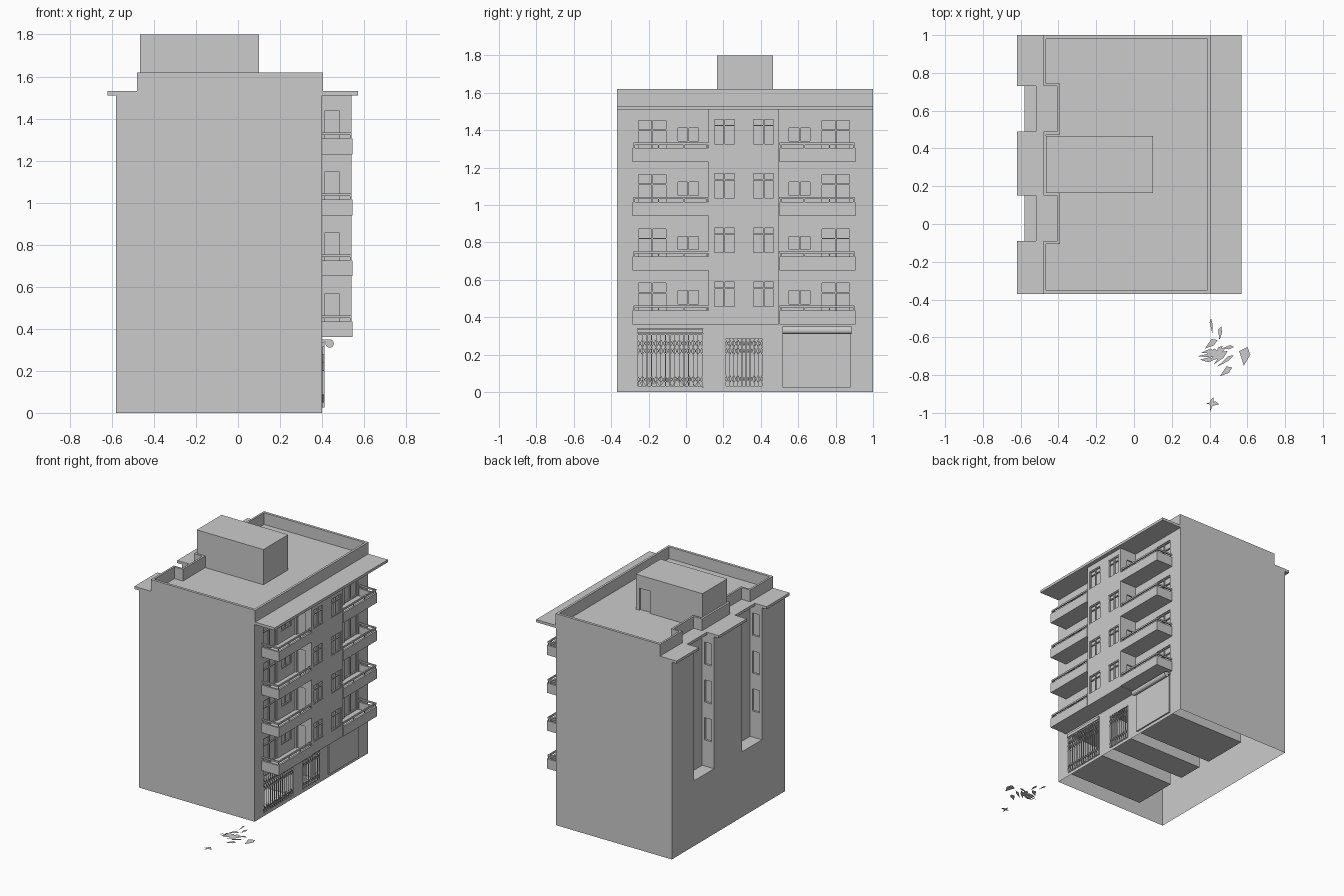
import bpy, bmesh, math, random
from mathutils import Matrix, Vector

if "Cube" in bpy.data.objects:
    bpy.data.objects.remove(bpy.data.objects["Cube"])
random.seed(4)

def finish(name, bm, recalc=False):
    if recalc:
        bmesh.ops.recalc_face_normals(bm, faces=bm.faces)
    me = bpy.data.meshes.new(name)
    bm.to_mesh(me); bm.free()
    ob = bpy.data.objects.new(name, me)
    bpy.context.collection.objects.link(ob)
    return ob

def boxes(name, items):
    # each item: x0, x1, y0, y1, z0, z1
    bm = bmesh.new()
    for a, b, c, d, e, f in items:
        m = Matrix.Translation(((a+b)/2, (c+d)/2, (e+f)/2)) @ Matrix.Diagonal((b-a, d-c, f-e, 1))
        bmesh.ops.create_cube(bm, size=1, matrix=m)
    return finish(name, bm)

def prism(name, poly, z0, z1):
    bm = bmesh.new()
    lo = [bm.verts.new((x, y, z0)) for x, y in poly]
    hi = [bm.verts.new((x, y, z1)) for x, y in poly]
    bm.faces.new(lo); bm.faces.new(hi)
    for i in range(len(poly)):
        j = (i+1) % len(poly)
        bm.faces.new((lo[i], lo[j], hi[j], hi[i]))
    return finish(name, bm, True)

def boolean(ob, items, op='DIFFERENCE'):
    tool = boxes("cutter", items)
    tool.hide_render = True
    mod = ob.modifiers.new("cut", 'BOOLEAN')
    mod.operation, mod.solver, mod.object = op, 'EXACT', tool
    dg = bpy.context.evaluated_depsgraph_get()
    me = bpy.data.meshes.new_from_object(ob.evaluated_get(dg))
    ob.modifiers.clear()
    ob.data = me
    bpy.data.objects.remove(tool)

def mir(b):
    # mirror a box across the middle of the street front
    return (b[0], b[1], 0.62-b[3], 0.62-b[2], b[4], b[5])

def frame(x, y0, y1, z0, z1, transom=True, w=0.007):
    a, b = x-0.005, x+0.005
    m = (y0+y1)/2
    out = [(a, b, y0, y0+w, z0, z1), (a, b, y1-w, y1, z0, z1),
           (a, b, y0+w, y1-w, z0, z0+w), (a, b, y0+w, y1-w, z1-w, z1),
           (a, b, m-w/2, m+w/2, z0+w, z1-w)]
    if transom:
        t = z1-(z1-z0)*0.3
        out += [(a, b, y0+w, m-w/2, t, t+w), (a, b, m+w/2, y1-w, t, t+w)]
    return out

floors = [0.36+0.29*k for k in range(4)]
YA, YB = -0.37, 1.0
wells = [(-0.09, 0.15), (0.49, 0.73)]

# Main body: light wells, projecting middle bay, shop rooms, open bottom
body = boxes("building_body", [(-0.58, 0.40, YA, YB, 0, 1.51)])
boolean(body, [(-0.7, -0.48, a, b, 0.5, 1.6) for a, b in wells])
boolean(body, [(0.35, 0.54, 0.12, 0.495, 0.36, 1.51)], 'UNION')
boolean(body, [(-0.27, 0.5, -0.26, 0.09, 0.025, 0.34),
               (-0.27, 0.5, 0.21, 0.41, 0.025, 0.295),
               (-0.27, 0.405, 0.515, 0.88, 0.025, 0.335)])

# Doors and windows on every floor
holes, frames = [], []
for f in floors:
    door = (0.38, 0.45, -0.26, -0.10, f+0.02, f+0.23)
    small = (0.385, 0.45, -0.05, 0.075, f+0.105, f+0.19)
    side = (0.412, 0.482, 0.08, 0.135, f+0.02, f+0.205)
    bay = (0.525, 0.6, 0.145, 0.265, f+0.09, f+0.235)
    for b in (door, small, side, bay):
        holes += [b, mir(b)]
    for b, x, t in ((door, 0.388, True), (small, 0.392, False), (bay, 0.532, True)):
        fr = frame(x, *b[2:], t)
        frames += fr + [mir(q) for q in fr]
    if f > 0.4:
        for a, b in wells:
            holes.append((-0.6, -0.465, a+0.11, a+0.21, f+0.09, f+0.21))
            frames += frame(-0.475, a+0.11, a+0.21, f+0.09, f+0.21)
            holes += [(-0.56, -0.50, a-0.015, a+0.01, f+0.05, f+0.22),
                      (-0.56, -0.50, b-0.01, b+0.015, f+0.05, f+0.22)]
boolean(body, holes)
boxes("window_frames", frames)
bm = bmesh.new(); bm.from_mesh(body.data)
gone = [f for f in bm.faces if abs(f.normal.z) > 0.9 and
        (f.calc_center_median().z < 0.001 or f.calc_center_median().z > 1.509)]
bmesh.ops.delete(bm, geom=gone, context='FACES')
bm.to_mesh(body.data); bm.free()

# Roof slab with eaves, notched over the light wells
def notched(x0, x1, y0, y1, xn, g):
    p = [(x0, y0), (x1, y0), (x1, y1), (x0, y1)]
    for a, b in reversed(wells):
        p += [(x0, b+g), (xn, b+g), (xn, a-g), (x0, a-g)]
    return p
prism("roof_slab", notched(-0.62, 0.57, YA, YB, -0.52, 0), 1.51, 1.53)

# Roof parapet
outer = notched(-0.48, 0.405, YA, YB, -0.408, 0)
inner = notched(-0.465, 0.388, YA+0.02, YB-0.02, -0.393, 0.015)
bm = bmesh.new()
rings = [[bm.verts.new((x, y, z)) for x, y in p] for p, z in
         ((outer, 1.53), (outer, 1.62), (inner, 1.62), (inner, 1.53))]
for r, s in zip(rings, rings[1:]):
    for i in range(len(r)):
        j = (i+1) % len(r)
        bm.faces.new((r[i], r[j], s[j], s[i]))
finish("roof_parapet", bm, True)

# Stair house on the roof with a door
house = boxes("stair_house", [(-0.465, 0.10, 0.165, 0.465, 1.53, 1.80)])
boolean(house, [(-0.02, 0.07, 0.45, 0.5, 1.52, 1.70)])

# Balconies: floor, low walls and a handrail
parts, rails = [], []
X0, X1, Y0, Y1, t = 0.40, 0.545, -0.285, 0.12, 0.014
for f in floors:
    one = [(X0, X1, Y0, Y1, f, f+0.02),
           (X1-t, X1, Y0, Y1, f+0.02, f+0.075),
           (X0, X1-t, Y0, Y0+t, f+0.02, f+0.075)]
    ra = [(X1-0.014, X1-0.004, Y0+0.004, Y1, f+0.092, f+0.104),
          (X0, X1-0.014, Y0+0.004, Y0+0.014, f+0.092, f+0.104)]
    for y in (Y0+0.005, -0.15, -0.015, Y1-0.01):
        ra.append((X1-0.012, X1-0.006, y, y+0.006, f+0.075, f+0.092))
    parts += one + [mir(b) for b in one]
    rails += ra + [mir(b) for b in ra]
boxes("balconies", parts)
boxes("balcony_rails", rails)

# Folding lattice gates
def gate(name, y0, y1, z0, z1, n, bands):
    bm = bmesh.new()
    def bar(p, q, w=0.003, x=0.403):
        p, q = Vector(p), Vector(q)
        d = q-p
        m = (Matrix.Translation((x, (p.x+q.x)/2, (p.y+q.y)/2)) @
             Matrix.Rotation(math.atan2(d.y, d.x), 4, 'X') @
             Matrix.Diagonal((0.004, d.length, w, 1)))
        bmesh.ops.create_cube(bm, size=1, matrix=m)
    s = (y1-y0)/n
    for i in range(n+1):
        bar((y0+i*s, z0), (y0+i*s, z1), 0.004)
    for z in (z0, z1):
        bar((y0, z), (y1, z), 0.008)
    for a, b in bands:
        for i in range(n):
            u, v = y0+i*s, y0+(i+1)*s
            bar((u, a), (v, b), x=0.407)
            bar((u, b), (v, a), x=0.399)
    finish(name, bm)
gate("shop_gate", -0.258, 0.088, 0.029, 0.31, 14,
     [(0.05, 0.085), (0.20, 0.24), (0.24, 0.28)])
gate("entrance_gate", 0.212, 0.408, 0.029, 0.29, 9,
     [(0.05, 0.09), (0.20, 0.24), (0.24, 0.28)])
boxes("shop_lintel", [(0.395, 0.412, -0.26, 0.09, 0.315, 0.338)])

# Closed shutter and its roll
boxes("shop_shutter", [(0.40, 0.411, 0.515, 0.88, 0.025, 0.33)])
bm = bmesh.new()
bmesh.ops.create_cone(bm, cap_ends=True, segments=16, radius1=0.02, radius2=0.02, depth=0.37,
                      matrix=Matrix.Translation((0.436, 0.70, 0.33)) @ Matrix.Rotation(math.pi/2, 4, 'X'))
finish("shutter_roll", bm)
boxes("shutter_bracket", [(0.40, 0.436, 0.515, 0.885, 0.338, 0.35)])

# Broken glass: upright remains in the shop front, loose shards outside
bm = bmesh.new()
y = -0.255
while y < 0.06:
    w = random.uniform(0.02, 0.045)
    bm.faces.new([bm.verts.new((0.385, a, b)) for a, b in
                  ((y, 0.026), (y+w, 0.026), (y+w*random.random(), random.uniform(0.05, 0.09)))])
    y += w*0.8
finish("broken_pane", bm)
bm = bmesh.new()
def shard(cx, cy, ang, length, width):
    c, s = math.cos(ang), math.sin(ang)
    pts = [(-length/2, 0), (0.1*length, -width/2), (length/2, -width*0.2), (length*0.25, width/2)]
    bm.faces.new([bm.verts.new((cx+u*c-v*s, cy+u*s+v*c, 0.022)) for u, v in pts])
for a in ((0.41, -0.54, 1.7, 0.08, 0.015), (0.455, -0.58, 1.5, 0.075, 0.022),
          (0.585, -0.70, 1.5, 0.10, 0.06), (0.485, -0.78, 0.7, 0.08, 0.035),
          (0.415, -0.95, 0.0, 0.07, 0.022), (0.41, -0.955, 1.4, 0.075, 0.02)):
    shard(*a)
for i in range(14):
    shard(random.gauss(0.425, 0.03), random.gauss(-0.69, 0.022),
          random.uniform(-0.4, 1.0), random.uniform(0.06, 0.11), random.uniform(0.02, 0.035))
finish("glass_shards", bm)
